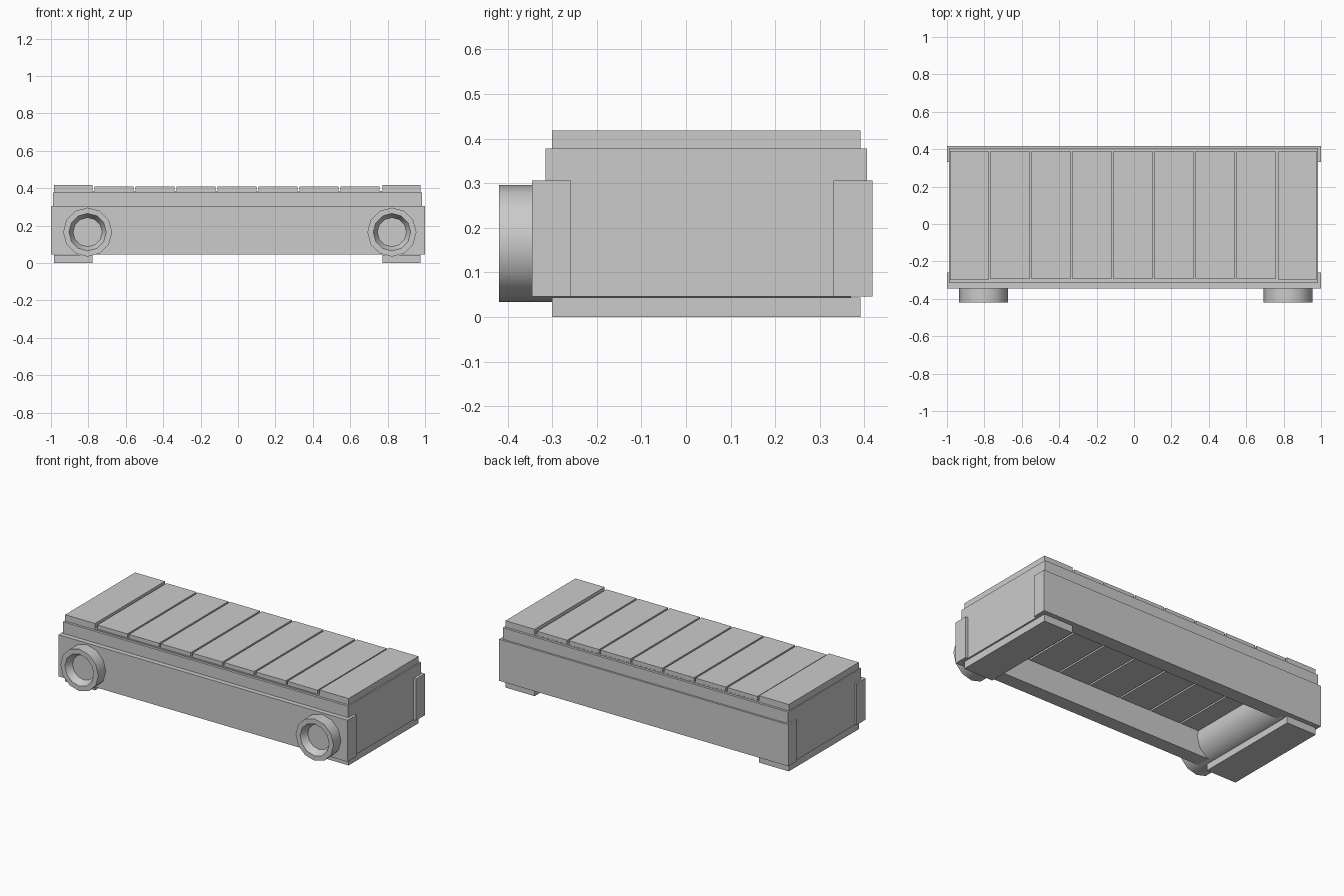
import bpy, bmesh
from math import cos, sin, pi

if "Cube" in bpy.data.objects:
    bpy.data.objects.remove(bpy.data.objects["Cube"])


def make(name, verts, faces):
    mesh = bpy.data.meshes.new(name)
    mesh.from_pydata(verts, [], faces)
    bm = bmesh.new()
    bm.from_mesh(mesh)
    bmesh.ops.recalc_face_normals(bm, faces=bm.faces)
    bm.to_mesh(mesh)
    bm.free()
    ob = bpy.data.objects.new(name, mesh)
    bpy.context.collection.objects.link(ob)
    return ob


def box(name, x0, x1, y0, y1, z0, z1):
    verts = [(x, y, z) for x in (x0, x1) for y in (y0, y1) for z in (z0, z1)]
    faces = [(0, 1, 3, 2), (4, 6, 7, 5), (0, 4, 5, 1),
             (2, 3, 7, 6), (0, 2, 6, 4), (1, 5, 7, 3)]
    return make(name, verts, faces)


def lathe_y(name, cx, cz, profile, sides):
    # profile of (radius, y) revolved about an axis along y, capped at both ends
    verts, faces = [], []
    for r, y in profile:
        for i in range(sides):
            a = 2 * pi * i / sides
            verts.append((cx + r * cos(a), y, cz + r * sin(a)))
    for k in range(len(profile) - 1):
        for i in range(sides):
            j = (i + 1) % sides
            faces.append((k * sides + i, k * sides + j,
                          (k + 1) * sides + j, (k + 1) * sides + i))
    faces.append(tuple(range(sides)))
    faces.append(tuple(range((len(profile) - 1) * sides, len(profile) * sides)))
    ob = make(name, verts, faces)
    bpy.ops.object.select_all(action='DESELECT')
    ob.select_set(True)
    bpy.context.view_layer.objects.active = ob
    bpy.ops.object.shade_smooth_by_angle(angle=0.6)
    return ob


# open rectangular body frame
XL, XR, YF, YB = -0.99, 0.983, -0.315, 0.406
outer = [(XL, YF), (XR, YF), (XR, YB), (XL, YB)]
inner = [(XL + .04, -0.28), (XR - .04, -0.28), (XR - .04, 0.37), (XL + .04, 0.37)]
verts = [(x, y, z) for z in (0.046, 0.378) for loop in (outer, inner) for x, y in loop]
faces = []
for i in range(4):
    j = (i + 1) % 4
    faces += [(i, j, j + 8, i + 8), (i + 4, i + 12, j + 12, j + 4),
              (i, i + 4, j + 4, j), (i + 8, j + 8, j + 12, i + 12)]
make("body_frame", verts, faces)

# side rails wrapping the body corners
box("front_rail", -1, 1, -0.345, -0.258, 0.046, 0.306)
box("back_rail", -1, 1, 0.331, 0.418, 0.046, 0.306)

# end plates, above and below
for side, x0, x1 in (("left", -0.985, -0.779), ("right", 0.773, 0.975)):
    box(side + "_top_plate", x0, x1, -0.30, 0.391, 0.376, 0.418)
    box(side + "_bottom_plate", x0, x1, -0.30, 0.391, 0.0, 0.044)

# deck sheet closing the gaps, with seven deep slats
box("deck_sheet", -0.98, 0.975, -0.30, 0.391, 0.365, 0.385)
for i in range(7):
    x = -0.767 + i * 0.2193
    box("deck_slat_%d" % (i + 1), x, x + 0.208, -0.295, 0.39, 0.2, 0.41)

# rollers running through the body with recessed front ends
for side, cx in (("left", -0.804), ("right", 0.823)):
    lathe_y(side + "_roller", cx, 0.165,
            [(0.131, 0.37), (0.131, -0.419), (0.10, -0.419), (0.078, -0.375)], 12)
